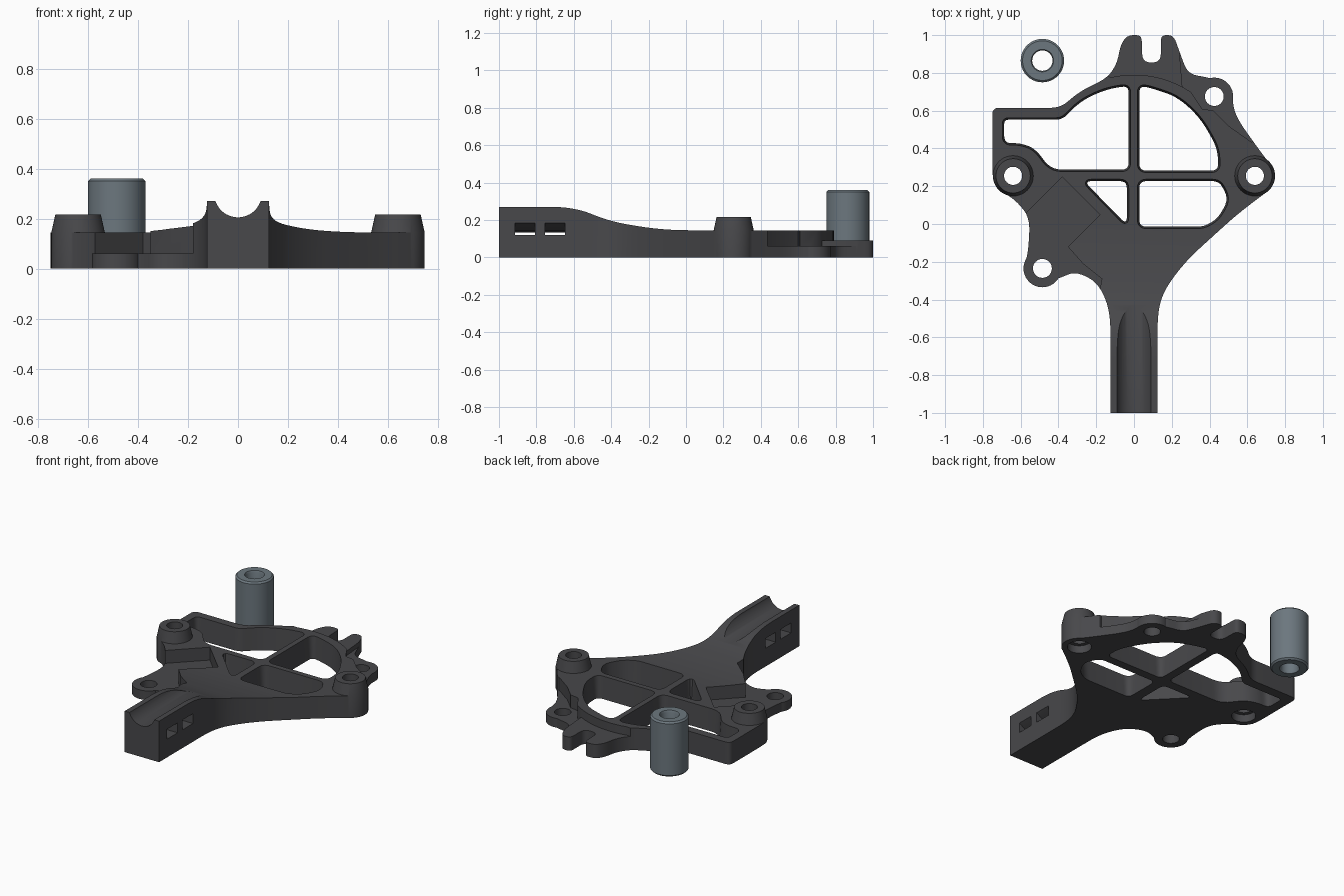
import bpy, bmesh, math
from mathutils import Vector

if "Cube" in bpy.data.objects:
    bpy.data.objects.remove(bpy.data.objects["Cube"])


def material(name, rgb):
    m = bpy.data.materials.new(name)
    m.diffuse_color = (*rgb, 1)
    m.use_nodes = True
    m.node_tree.nodes["Principled BSDF"].inputs["Base Color"].default_value = m.diffuse_color
    return m


CHARCOAL = material("charcoal", (0.065, 0.065, 0.07))
STEEL = material("steel grey", (0.15, 0.185, 0.21))


def rounded(points, r, steps=5):
    """Round the corners of a closed polygon; a third value overrides the radius."""
    out, n = [], len(points)
    for i, p in enumerate(points):
        rad = p[2] if len(p) > 2 else r
        c = Vector(p[:2])
        a, b = Vector(points[i - 1][:2]) - c, Vector(points[(i + 1) % n][:2]) - c
        if rad == 0:
            out.append(c)
            continue
        pa = c + a.normalized() * min(rad, a.length * 0.46)
        pb = c + b.normalized() * min(rad, b.length * 0.46)
        for k in range(steps + 1):
            t = k / steps
            out.append(pa * (1 - t) ** 2 + c * 2 * t * (1 - t) + pb * t * t)
    return out


def grown(pts, d):
    """Offset a closed polygon outwards by d."""
    n = len(pts)
    area = sum(pts[i - 1].cross(pts[i]) for i in range(n))
    s = 1 if area > 0 else -1
    out = []
    for i, p in enumerate(pts):
        t = (pts[(i + 1) % n] - pts[i - 1]).normalized()
        out.append(p + Vector((t.y, -t.x)) * d * s)
    return out


def finish(name, bm, mat):
    bmesh.ops.recalc_face_normals(bm, faces=bm.faces)
    me = bpy.data.meshes.new(name)
    bm.to_mesh(me)
    bm.free()
    ob = bpy.data.objects.new(name, me)
    bpy.context.collection.objects.link(ob)
    me.materials.append(mat)
    return ob


def prism(name, pts, lo, hi, axis="z", draft=0, mat=CHARCOAL):
    """Extrude a 2D polygon along an axis; draft widens the far end."""
    place = {"z": lambda u, v, h: (u, v, h),
             "x": lambda u, v, h: (h, u, v),
             "y": lambda u, v, h: (u, h, v)}[axis]
    pts = [Vector(p[:2]) for p in pts]
    top = grown(pts, draft) if draft else pts
    bm = bmesh.new()
    a = [bm.verts.new(place(p.x, p.y, lo)) for p in pts]
    b = [bm.verts.new(place(p.x, p.y, hi)) for p in top]
    bm.faces.new(a)
    bm.faces.new(b)
    for i in range(len(a)):
        bm.faces.new((a[i - 1], a[i], b[i], b[i - 1]))
    return finish(name, bm, mat)


def turned(name, x, y, profile, mat=CHARCOAL, seg=40):
    """Solid of revolution from (radius, z) rings, capped at both ends."""
    bm = bmesh.new()
    rings = [[bm.verts.new((x + r * math.cos(2 * math.pi * k / seg),
                            y + r * math.sin(2 * math.pi * k / seg), z))
              for k in range(seg)] for r, z in profile]
    bm.faces.new(rings[0])
    bm.faces.new(rings[-1])
    for lo, hi in zip(rings, rings[1:]):
        for k in range(seg):
            bm.faces.new((lo[k - 1], lo[k], hi[k], hi[k - 1]))
    return finish(name, bm, mat)


def combine(ob, tool, op="DIFFERENCE"):
    mod = ob.modifiers.new(op.lower(), "BOOLEAN")
    mod.operation, mod.solver, mod.object = op, "EXACT", tool
    bpy.context.view_layer.objects.active = ob
    bpy.ops.object.modifier_apply(modifier=mod.name)
    bpy.data.objects.remove(tool)


def smooth(ob):
    bpy.ops.object.select_all(action="DESELECT")
    ob.select_set(True)
    bpy.context.view_layer.objects.active = ob
    bpy.ops.object.shade_smooth_by_angle(angle=math.radians(28))


BOSSES = [(-0.64, 0.255), (0.64, 0.255)]
EARS = [(-0.485, -0.235), (0.425, 0.675)]

# Bracket outline: arm, left ear, frame corner, slotted tab, right ear, boss
outline = [(-0.125, -1, 0), (-0.125, -0.46, 0.1), (-0.19, -0.31, 0.1), (-0.31, -0.25, 0.1),
           (-0.4, -0.29), (-0.485, -0.3), (-0.58, -0.23), (-0.56, -0.14), (-0.55, 0.03, 0.1),
           (-0.62, 0.12), (-0.74, 0.2), (-0.75, 0.27), (-0.75, 0.615, 0.035), (-0.39, 0.615),
           (-0.29, 0.7, 0.06), (-0.14, 0.775), (-0.09, 0.85), (-0.07, 0.95, 0.04),
           (-0.035, 1.0, 0.04), (0.04, 1.0, 0.03), (0.045, 0.855, 0.045), (0.142, 0.855, 0.045),
           (0.142, 1.0, 0.03), (0.21, 1.0, 0.04), (0.245, 0.9), (0.285, 0.795), (0.42, 0.77),
           (0.52, 0.7), (0.53, 0.58, 0.1), (0.65, 0.41, 0.08), (0.74, 0.29), (0.73, 0.19),
           (0.55, 0.055, 0.1), (0.28, -0.19, 0.1), (0.165, -0.34, 0.1), (0.125, -0.46, 0.1),
           (0.125, -1, 0)]
body = prism("bracket_body", rounded(outline, 0.05), 0, 0.5)

# Side profile: tall arm easing down to the flat plate
side = [(-1.2, -0.1, 0), (-1.2, 0.27, 0), (-0.6, 0.27, 0.12), (-0.4, 0.19, 0.1),
        (-0.12, 0.145, 0.14), (1.2, 0.145, 0), (1.2, -0.1, 0)]
combine(body, prism("side_profile", rounded(side, 0.1, 8), -1, 1, "x"), "INTERSECT")

# Lowered slotted tab
arc = [(0.545 * math.cos(math.radians(a)), 0.245 + 0.545 * math.sin(math.radians(a)))
       for a in range(62, 106, 4)]
combine(body, prism("tab_step", [(0.25, 1.1)] + arc + [(-0.25, 0.79), (-0.25, 1.1)], 0.09, 0.5))

# Lowered right ear
combine(body, prism("right_ear_step", [(0.24, 0.92), (0.256, 0.726), (0.3, 0.7), (0.36, 0.61),
                                       (0.42, 0.6), (0.5, 0.52), (0.62, 0.435), (0.8, 0.45),
                                       (0.7, 0.92)], 0.06, 0.5))

# Diagonal pocket running out into the left ear
combine(body, prism("left_ear_step", [(-0.38, 0.25), (-0.18, 0.05), (-0.35, -0.12),
                                      (-0.27, -0.21), (-0.17, -0.29), (-0.2, -0.45),
                                      (-0.8, -0.45), (-0.75, -0.12)], 0.06, 0.5))

# Drafted lightening openings
openings = [
    [(-0.03, 0.73), (-0.03, 0.29), (-0.44, 0.29, 0.06), (-0.52, 0.4, 0.06), (-0.6, 0.43),
     (-0.685, 0.43), (-0.685, 0.55, 0.02), (-0.38, 0.55), (-0.28, 0.65, 0.07), (-0.15, 0.71, 0.07)],
    [(0.03, 0.73), (0.03, 0.285), (0.445, 0.285), (0.44, 0.4, 0.06), (0.35, 0.56, 0.1),
     (0.23, 0.67, 0.1), (0.1, 0.715, 0.07)],
    [(-0.04, 0.225), (-0.26, 0.225), (-0.04, 0.0)],
    [(0.03, 0.225), (0.45, 0.225), (0.5, 0.13, 0.06), (0.44, 0.03), (0.37, -0.012), (0.03, -0.012)],
]
for pts in openings:
    combine(body, prism("opening", rounded(pts, 0.035), -0.03, 0.17, draft=0.014))

# Round channel along the arm
channel = [(0.095 * math.cos(2 * math.pi * k / 48), 0.3 + 0.095 * math.sin(2 * math.pi * k / 48))
           for k in range(48)]
combine(body, prism("arm_channel", channel, -1.1, -0.2, "y"))

# Strap slots that dip under the channel
strap = [(-0.2, 0.12), (0.2, 0.12), (0.2, 0.185), (0.125, 0.185), (0.06, 0.145), (0, 0.133),
         (-0.06, 0.145), (-0.125, 0.185), (-0.2, 0.185)]
for y in (-0.915, -0.755):
    combine(body, prism("strap_slot", strap, y, y + 0.108, "y"))

# Ears and raised screw bosses
for x, y in EARS:
    combine(body, turned("ear", x, y, [(0.1, 0), (0.1, 0.06)]), "UNION")
    combine(body, turned("ear_hole", x, y, [(0.05, -0.1), (0.05, 0.4)]))
for x, y in BOSSES:
    combine(body, turned("boss", x, y, [(0.107, 0), (0.107, 0.145), (0.091, 0.217)]), "UNION")
    combine(body, turned("boss_hole", x, y, [(0.048, -0.1), (0.048, 0.4)]))
    combine(body, turned("boss_recess", x, y, [(0.072, -0.1), (0.072, 0.05)]))
smooth(body)

# Loose spacer sleeve with chamfered rims
spacer = turned("spacer", -0.485, 0.865, [(0.105, 0), (0.115, 0.01), (0.115, 0.35), (0.105, 0.36)],
                STEEL)
combine(spacer, turned("bore", -0.485, 0.865, [(0.064, -0.01), (0.054, 0.012), (0.054, 0.348),
                                               (0.064, 0.37)]))
smooth(spacer)
